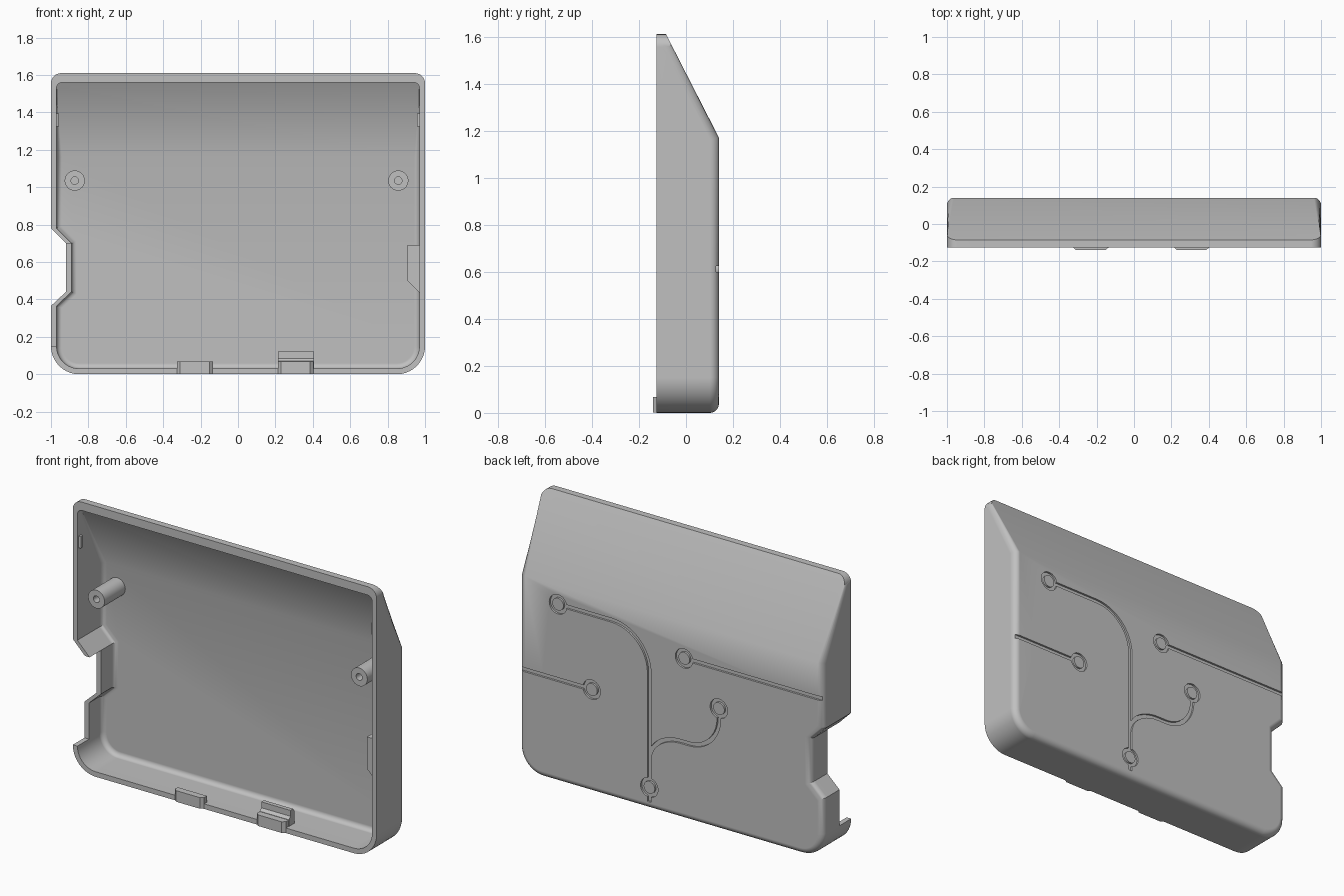
import bpy, bmesh, math
from mathutils import Vector

cube = bpy.data.objects.get("Cube")
if cube:
    bpy.data.objects.remove(cube)

# One plain grey plastic
grey = bpy.data.materials.new("grey plastic")
grey.use_nodes = True
grey.diffuse_color = (0.53, 0.53, 0.53, 1)
grey.node_tree.nodes["Principled BSDF"].inputs["Base Color"].default_value = (0.53, 0.53, 0.53, 1)

FRONT, BACK, TOP, WALL = -0.125, 0.14, 1.61, 0.03


def to_object(bm, name):
    bmesh.ops.recalc_face_normals(bm, faces=bm.faces)
    mesh = bpy.data.meshes.new(name)
    bm.to_mesh(mesh)
    bm.free()
    mesh.materials.append(grey)
    obj = bpy.data.objects.new(name, mesh)
    bpy.context.collection.objects.link(obj)
    return obj


def extrude(bm, axis, depth):
    geom = bmesh.ops.extrude_face_region(bm, geom=bm.faces[:])["geom"]
    vec = Vector([depth if a == axis else 0 for a in "xyz"])
    bmesh.ops.translate(bm, vec=vec, verts=[v for v in geom if isinstance(v, bmesh.types.BMVert)])
    bmesh.ops.recalc_face_normals(bm, faces=bm.faces)


def prism_mesh(points, axis, a, b):
    bm = bmesh.new()
    place = {"x": lambda p: (a, p[0], p[1]), "y": lambda p: (p[0], a, p[1]),
             "z": lambda p: (p[0], p[1], a)}[axis]
    bm.faces.new([bm.verts.new(place(p)) for p in points])
    extrude(bm, axis, b - a)
    return bm


def prism(name, points, axis, a, b):
    return to_object(prism_mesh(points, axis, a, b), name)


def box(name, x, y, z):
    return prism(name, [(x[0], z[0]), (x[1], z[0]), (x[1], z[1]), (x[0], z[1])], "y", *y)


def arc(cx, cz, rx, rz, start, end, n=10):
    angles = [math.radians(start + (end - start) * i / n) for i in range(n + 1)]
    return [(cx + rx * math.cos(t), cz + rz * math.sin(t)) for t in angles]


def circle(cx, cz, r, n=32):
    return arc(cx, cz, r, r, 0, 360, n)[:-1]


def cut(obj, cutters):
    for c in cutters:
        c.hide_render = True
        mod = obj.modifiers.new("cut", "BOOLEAN")
        mod.operation, mod.solver, mod.object = "DIFFERENCE", "EXACT", c
    bpy.context.view_layer.update()
    graph = bpy.context.evaluated_depsgraph_get()
    mesh = bpy.data.meshes.new_from_object(obj.evaluated_get(graph))
    obj.modifiers.clear()
    mesh.materials.clear()
    mesh.materials.append(grey)
    obj.data = mesh
    for c in cutters:
        bpy.data.objects.remove(c)


def smooth(obj):
    obj.data.shade_smooth()
    obj.data.set_sharp_from_angle(angle=math.radians(28))
    mod = obj.modifiers.new("even shading", "WEIGHTED_NORMAL")
    mod.keep_sharp = True


# Case body: rounded outline with a side notch, sloped upper back, rounded back edges
def case_solid(name, inset, top, corner, y0, y1, crease_z, fillet):
    side, r = 1 - inset, 0.15 - inset
    notch = [(-1, 0.78), (-0.92, 0.70), (-0.92, 0.44), (-1, 0.365)]
    outline = (arc(0.85, 0.15, r, r, -90, 0)
               + arc(side - corner, top - corner, corner, corner, 0, 90, 6)
               + arc(corner - side, top - corner, corner, corner, 90, 180, 6)
               + [(x + inset, z) for x, z in notch]
               + arc(-0.85, 0.15, r, r, 180, 270))
    bm = prism_mesh(outline, "y", y0, y1)
    res = bmesh.ops.bisect_plane(bm, geom=bm.verts[:] + bm.edges[:] + bm.faces[:],
                                 plane_co=(0, y1, crease_z),
                                 plane_no=Vector((0, 0.44, 0.225)).normalized(), clear_outer=True)
    rim = [e for e in res["geom_cut"] if isinstance(e, bmesh.types.BMEdge)]
    bmesh.ops.holes_fill(bm, edges=rim, sides=0)
    bmesh.ops.recalc_face_normals(bm, faces=bm.faces)
    bm.normal_update()
    edges = [e for e in bm.edges
             if sum(f.normal.y > 0.5 for f in e.link_faces) == 1
             and max(v.co.z for v in e.verts) < top - corner + 0.001]
    bmesh.ops.bevel(bm, geom=edges, offset=fillet, segments=5, profile=0.5,
                    affect="EDGES", clamp_overlap=False)
    return to_object(bm, name)


shell = case_solid("case_shell", 0, TOP, 0.055, FRONT, BACK, 1.17, 0.038)
hollow = case_solid("hollow", WALL, TOP - 0.05, 0.03, -0.3, BACK - WALL, 1.16, 0.028)
side_opening = box("side_opening", (-1.1, -0.85), (-0.3, -0.015), (0.15, 0.70))
cut(shell, [hollow, side_opening])


# Engraved tracks and rings on the back
def groove(path, width, closed=False):
    bm = bmesh.new()
    n, rows = len(path), []
    for i, (x, z) in enumerate(path):
        before = path[(i - 1) % n] if closed or i > 0 else path[i]
        after = path[(i + 1) % n] if closed or i < n - 1 else path[i]
        d = (Vector(after) - Vector(before)).normalized() * width / 2
        rows.append([bm.verts.new((x - s * d.y, BACK - 0.012, z + s * d.x)) for s in (-1, 1)])
    for i in range(n if closed else n - 1):
        a, b = rows[i], rows[(i + 1) % n]
        bm.faces.new((a[0], a[1], b[1], b[0]))
    extrude(bm, "y", 0.05)
    return to_object(bm, "groove")


RING = 0.047
rings = [(0.745, 1.06), (0.523, 0.612), (-0.085, 0.96), (-0.314, 0.722), (0.144, 0.131)]
tracks = [
    [(0.745 - RING, 1.06)] + arc(0.394, 0.81, 0.25, 0.25, 90, 180, 12) + [(0.144, 0.131 + RING)],
    [(0.523 + RING, 0.612), (1.1, 0.612)],
    [(-0.085 - RING, 0.96), (-1.1, 0.96)],
    arc(-0.06, 0.30, 0.204, 0.16, 0, 90) + arc(-0.12, 0.66, 0.194, 0.20, 270, 180)
    + [(-0.314, 0.722 - RING)],
    [(0.144, 0.131 - RING), (0.144, 0.045)],
]
cut(shell, [groove(circle(x, z, RING), 0.021, True) for x, z in rings]
    + [groove(t, 0.024) for t in tracks])
smooth(shell)

# Screw posts
for side, x in (("right", -0.873), ("left", 0.857)):
    post = prism(side + "_screw_post", circle(x, 1.035, 0.054), "y", -0.085, BACK - 0.02)
    cut(post, [prism("screw_hole", circle(x, 1.035, 0.02, 20), "y", -0.2, 0.05)])
    smooth(post)

# Chamfered tabs on the bottom rim
for side, a, b in (("right", -0.327, -0.135), ("left", 0.213, 0.403)):
    plan = [(a, -0.10), (a, FRONT), (a + 0.018, -0.14), (b - 0.018, -0.14), (b, FRONT), (b, -0.10)]
    prism(side + "_bottom_tab", plan, "z", 0.002, 0.068)

# Snap hook behind the left tab
prism("snap_hook", [(-0.10, 0.01), (-0.10, 0.07), (-0.085, 0.085), (-0.085, 0.12),
                    (-0.06, 0.12), (-0.045, 0.10), (-0.045, 0.01)], "x", 0.213, 0.405)

# Stop block inside the left wall
prism("inner_stop_block", [(0.98, 0.425), (0.905, 0.50), (0.905, 0.69), (0.98, 0.69)],
      "y", -0.08, BACK - 0.02)

# Small snap nubs inside the side walls
for side, s in (("left", 1), ("right", -1)):
    nub = [(s * 0.98, -0.12), (s * 0.957, -0.11), (s * 0.957, -0.095), (s * 0.98, -0.085)]
    prism(side + "_snap_nub", nub, "z", 1.325, 1.395)
